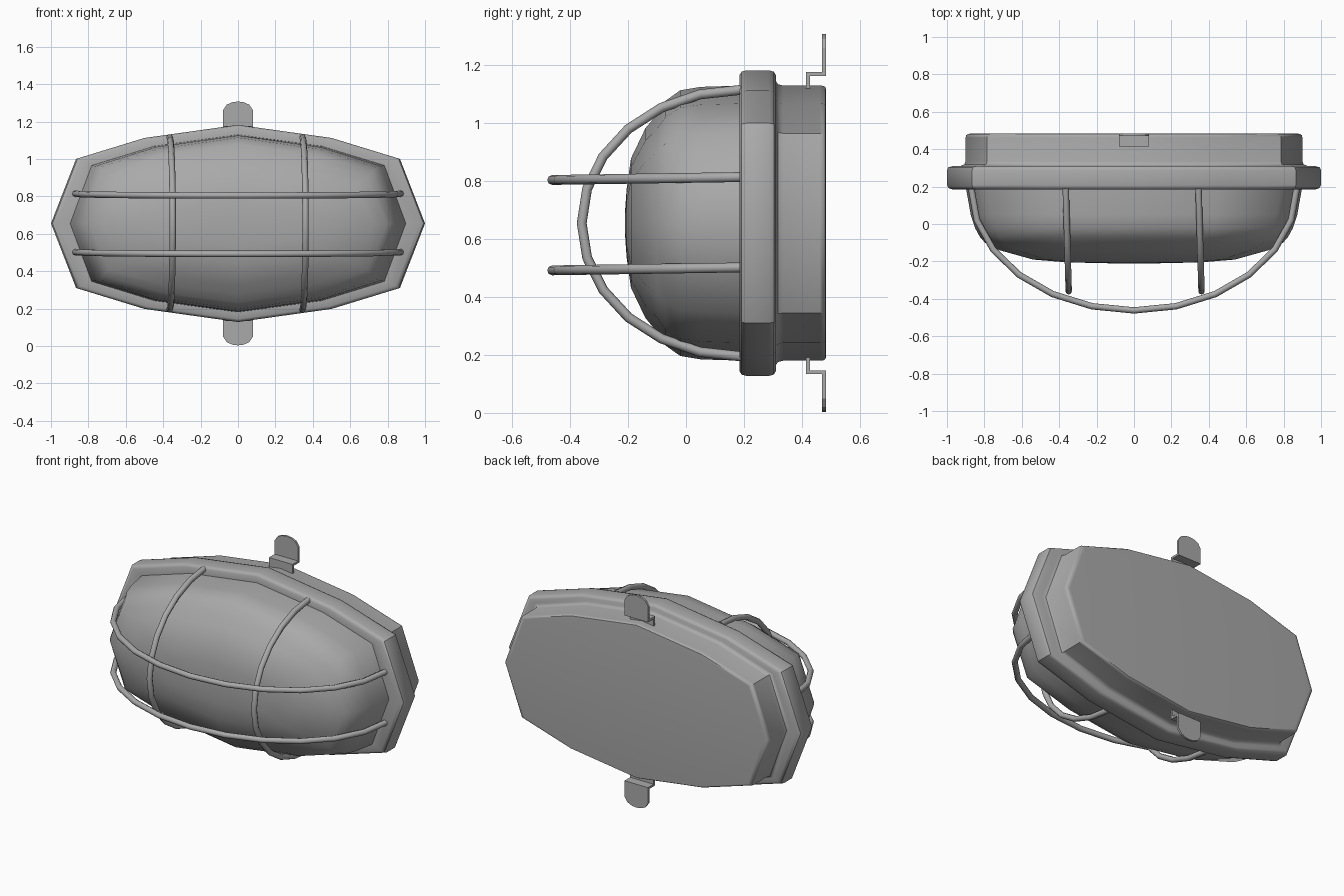
import bpy, bmesh, math

cube = bpy.data.objects.get("Cube")
if cube:
    bpy.data.objects.remove(cube, do_unlink=True)

MID = 0.655  # height of the lamp centre
grey = bpy.data.materials.new("grey_metal")
grey.use_nodes = True
grey.diffuse_color = (0.4, 0.4, 0.4, 1)
grey.node_tree.nodes["Principled BSDF"].inputs["Base Color"].default_value = (0.4, 0.4, 0.4, 1)


def outline(quarter):
    """Mirror a quarter outline (side point to top point) into a full loop."""
    right_to_left = quarter + [(-x, z) for x, z in quarter[-2::-1]]
    return right_to_left + [(x, -z) for x, z in right_to_left[-2:0:-1]]


RIM = outline([(1, 0), (0.866, 0.345), (0.5, 0.457), (0, 0.527)])
BODY = outline([(0.9, 0), (0.785, 0.31), (0.45, 0.413), (0, 0.475)])


def finish(obj, angle):
    bpy.ops.object.select_all(action='DESELECT')
    obj.select_set(True)
    bpy.context.view_layer.objects.active = obj
    if obj.type == 'CURVE':
        bpy.ops.object.convert(target='MESH')
        obj = bpy.context.object
    bpy.ops.object.shade_smooth_by_angle(angle=math.radians(angle))


def add_mesh(name, bm, angle):
    bmesh.ops.recalc_face_normals(bm, faces=bm.faces)
    mesh = bpy.data.meshes.new(name)
    bm.to_mesh(mesh)
    bm.free()
    mesh.materials.append(grey)
    obj = bpy.data.objects.new(name, mesh)
    bpy.context.collection.objects.link(obj)
    finish(obj, angle)


def loft(name, rings, angle):
    """Skin a list of closed rings and cap both ends."""
    bm = bmesh.new()
    loops = [[bm.verts.new(p) for p in ring] for ring in rings]
    n = len(loops[0])
    for a, b in zip(loops, loops[1:]):
        for i in range(n):
            j = (i + 1) % n
            bm.faces.new((a[i], a[j], b[j], b[i]))
    bm.faces.new(loops[0])
    bm.faces.new(loops[-1])
    add_mesh(name, bm, angle)


# Housing: back box with a wider rounded rim (blend from box to rim, depth)
profile = [(-0.3, 0.483), (-0.12, 0.482), (-0.03, 0.475), (0, 0.462),
           (0, 0.335), (0.08, 0.318), (0.3, 0.31), (0.7, 0.31),
           (0.92, 0.303), (1, 0.287), (1, 0.208), (0.92, 0.192),
           (0.7, 0.185), (-0.1, 0.185)]
loft("housing", [[(bx + (rx - bx) * t, y, MID + bz + (rz - bz) * t)
                  for (bx, bz), (rx, rz) in zip(BODY, RIM)]
                 for t, y in profile], 45)

# Glass dome: depth, width scale, height scale
dome = [(0.2, 1, 1), (0.05, 0.97, 0.99), (-0.02, 0.945, 0.965),
        (-0.07, 0.915, 0.89), (-0.1, 0.885, 0.79), (-0.14, 0.8, 0.69),
        (-0.19, 0.6, 0.47), (-0.205, 0.4, 0.25), (-0.21, 0.15, 0.1)]
loft("glass_dome", [[(x * sx, y, MID + z * sz) for x, z in BODY]
                    for y, sx, sz in dome], 60)


# Guard wires: half ellipses arching over the dome
def wire(name, place):
    curve = bpy.data.curves.new(name, 'CURVE')
    curve.dimensions = '3D'
    curve.bevel_depth = 0.017
    curve.bevel_resolution = 2
    curve.use_fill_caps = True
    spline = curve.splines.new('POLY')
    spline.points.add(12)
    for i, point in enumerate(spline.points):
        a = math.pi * i / 12
        point.co = (*place(math.cos(a), math.sin(a)), 1)
    curve.materials.append(grey)
    obj = bpy.data.objects.new(name, curve)
    bpy.context.collection.objects.link(obj)
    finish(obj, 60)


for name, side in (("upper", 1), ("lower", -1)):
    wire(name + "_guard_wire", lambda c, s: (
        0.87 * c, 0.19 - 0.652 * s, MID + 0.003 + side * 0.156 - 0.01 * s))
for name, side in (("left", 1), ("right", -1)):
    wire(name + "_guard_wire", lambda c, s: (
        side * 0.355 - 0.01 + 0.016 * s, 0.19 - 0.55 * s, MID + 0.46 * c))


# Mounting brackets: stepped strip ending in a rounded tab
def bracket(name, side):
    def prism(part, shape, y0, y1):
        loft(name + part, [[(x, y, MID + side * z) for x, z in shape]
                           for y in (y0, y1)], 30)

    def strip(z0, z1):
        return [(-0.08, z0), (0.08, z0), (0.08, z1), (-0.08, z1)]

    tab = [(-0.08, 0.508), (0.08, 0.508), (0.08, 0.605), (0.06, 0.635),
           (0.03, 0.648), (0, 0.652), (-0.03, 0.648), (-0.06, 0.635), (-0.08, 0.605)]
    prism("_foot", strip(0.455, 0.521), 0.415, 0.428)
    prism("_step", strip(0.508, 0.521), 0.415, 0.483)
    prism("_tab", tab, 0.47, 0.483)


bracket("top_bracket", 1)
bracket("bottom_bracket", -1)
